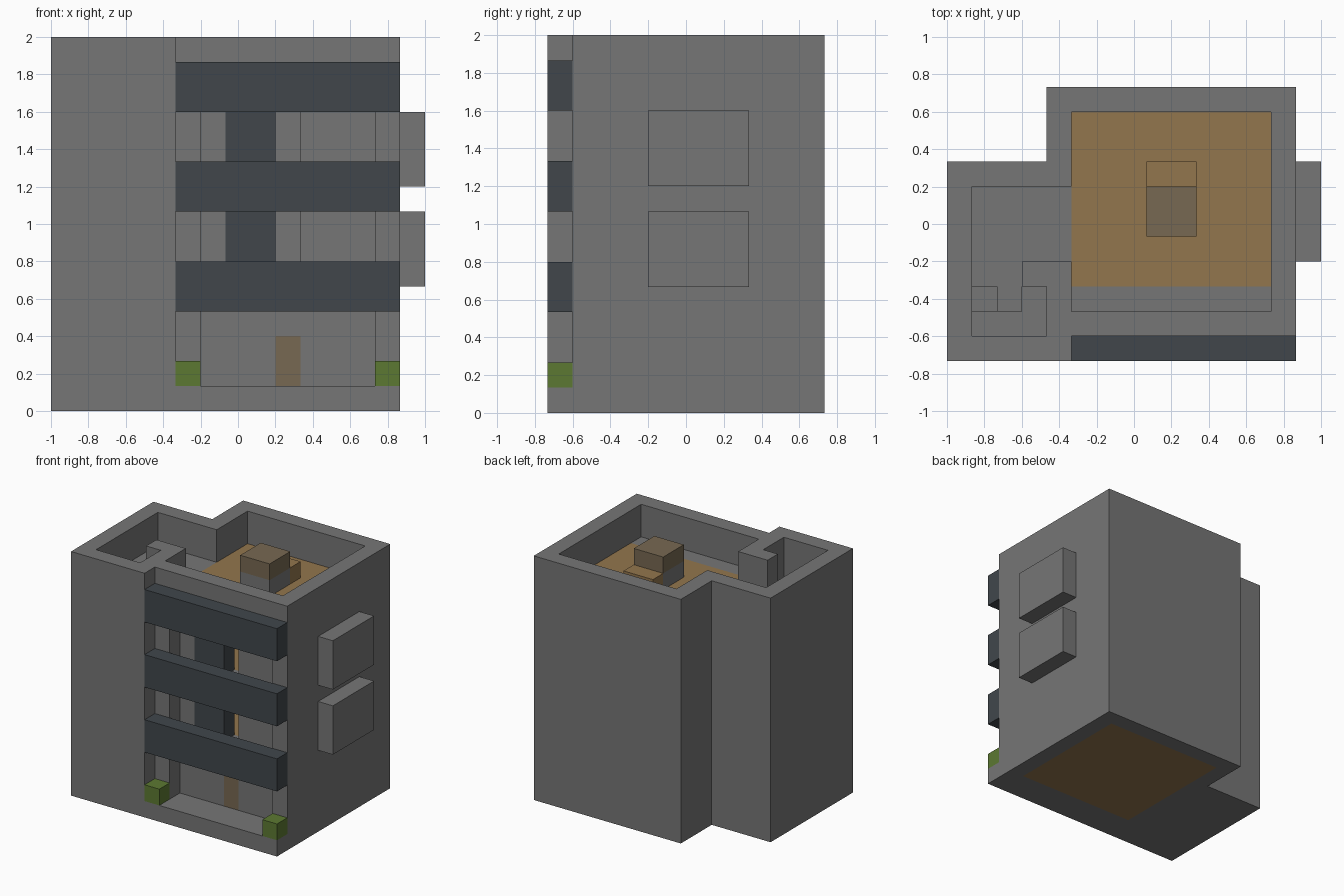
import bpy
import bmesh
from mathutils import Vector

default_cube = bpy.data.objects.get("Cube")
if default_cube:
    bpy.data.objects.remove(default_cube, do_unlink=True)

# The building sits on a block grid: 15 wide, 11 deep, 15 tall
UNIT = 2 / 15
WIDTH, DEPTH, TOP = 15, 11, 15
ORIGIN = Vector((-WIDTH / 2, -DEPTH / 2, 0)) * UNIT

# Storey slabs and the main plan lines, in blocks
SLABS = (0, 4, 8, 12)
ROOF = SLABS[-1]
HALL_LEFT, HALL_RIGHT, HALL_BACK = 5, 13, 10
RIGHT, BACK = HALL_RIGHT + 1, HALL_BACK + 1
WING_BACK = 8
DOOR_LEFT, DOOR_RIGHT = 9, 10


def make_material(name, red, green, blue):
    material = bpy.data.materials.new(name)
    material.use_nodes = True
    colour = (red, green, blue, 1)
    material.diffuse_color = colour
    material.node_tree.nodes["Principled BSDF"].inputs["Base Color"].default_value = colour
    return material


grey = make_material("concrete grey", .18, .18, .18)
tan = make_material("warm wood", .29, .18, .075)
slate = make_material("dark slate", .052, .062, .071)
leaf = make_material("leaf green", .107, .19, .032)
brown = make_material("grey brown", .185, .14, .084)


def block(x, y, z):
    """Grid cells filled by a box given as (start, end) spans."""
    return {(i, j, k) for i in range(*x) for j in range(*y) for k in range(*z)}


def add_part(name, material, *blocks):
    """Join blocks into one clean mesh without inner faces."""
    cells = set().union(*blocks)
    bm = bmesh.new()
    for cell in cells:
        for axis in range(3):
            for side in (0, 1):
                neighbour = list(cell)
                neighbour[axis] += 2 * side - 1
                if tuple(neighbour) in cells:
                    continue
                corner = Vector(cell)
                corner[axis] += side
                across, up = Vector(), Vector()
                across[(axis + 1) % 3] = 1
                up[(axis + 2) % 3] = 1
                loop = [corner, corner + across, corner + across + up, corner + up]
                if not side:
                    loop.reverse()
                bm.faces.new([bm.verts.new(ORIGIN + point * UNIT) for point in loop])
    bmesh.ops.remove_doubles(bm, verts=bm.verts, dist=UNIT / 100)
    bmesh.ops.dissolve_limit(bm, angle_limit=.01, verts=bm.verts, edges=bm.edges)
    mesh = bpy.data.meshes.new(name)
    bm.to_mesh(mesh)
    bm.free()
    mesh.materials.append(material)
    part = bpy.data.objects.new(name, mesh)
    bpy.context.collection.objects.link(part)
    return part


# Outer walls, wing partition, balcony slabs, recessed wall and stairs
height = (0, TOP)
shell = [
    block(x=(0, 1), y=(0, WING_BACK), z=height),
    block(x=(0, HALL_LEFT), y=(0, 1), z=height),
    block(x=(0, HALL_LEFT), y=(WING_BACK - 1, WING_BACK), z=height),
    block(x=(HALL_LEFT - 1, HALL_LEFT), y=(WING_BACK, BACK), z=height),
    block(x=(HALL_LEFT, RIGHT), y=(HALL_BACK, BACK), z=height),
    block(x=(HALL_RIGHT, RIGHT), y=(1, BACK), z=height),
    block(x=(HALL_LEFT, HALL_LEFT + 1), y=(1, 2), z=height),
    block(x=(HALL_LEFT - 1, HALL_LEFT), y=(1, 4), z=height),
    block(x=(3, 4), y=(3, 4), z=height),
    block(x=(HALL_LEFT, HALL_RIGHT), y=(1, 2), z=(ROOF, TOP)),
    block(x=(HALL_LEFT, RIGHT), y=(0, 1), z=(0, 1)),
    block(x=(1, HALL_LEFT), y=(1, WING_BACK), z=(0, 1)),
    block(x=(1, HALL_LEFT), y=(3, WING_BACK), z=(ROOF, ROOF + 1)),
    block(x=(2, 3), y=(2, 3), z=(ROOF, ROOF + 1)),
    block(x=(1, 2), y=(2, 3), z=(ROOF - 1, ROOF)),
    block(x=(1, 4), y=(1, 2), z=(ROOF - 2, ROOF - 1)),
    block(x=(3, 4), y=(2, 3), z=(ROOF - 2, ROOF - 1)),
    block(x=(HALL_LEFT, DOOR_LEFT), y=(2, 3), z=(1, 4)),
    block(x=(DOOR_LEFT, DOOR_RIGHT), y=(2, 3), z=(3, 4)),
    block(x=(DOOR_RIGHT, HALL_RIGHT), y=(2, 3), z=(1, 4)),
]
for slab in SLABS:
    depth = (1, 3) if slab else (1, 2)
    shell.append(block(x=(HALL_LEFT, HALL_RIGHT), y=depth, z=(slab, slab + 1)))
for slab in SLABS[1:-1]:
    storey = (slab + 1, slab + 4)
    shell.append(block(x=(HALL_LEFT, 7), y=(2, 3), z=storey))
    shell.append(block(x=(DOOR_RIGHT, HALL_RIGHT), y=(2, 3), z=storey))
add_part("building_shell", grey, *shell)

# Wooden floors, with the lowest one reaching under the recessed wall
for slab, name in zip(SLABS, ("ground", "first", "second", "roof")):
    front = 3 if slab else 2
    add_part(name + "_floor", tan,
             block(x=(HALL_LEFT, HALL_RIGHT), y=(front, HALL_BACK), z=(slab, slab + 1)))

# Front door
add_part("front_door", brown, block(x=(DOOR_LEFT, DOOR_RIGHT), y=(2, 3), z=(1, 3)))

# Balcony bands, dark wall panels and side bays
for slab, name in zip(SLABS[1:], ("lower", "middle", "upper")):
    add_part(name + "_balcony_band", slate,
             block(x=(HALL_LEFT, RIGHT), y=(0, 1), z=(slab, slab + 2)))
for slab, name in zip(SLABS[1:-1], ("lower", "upper")):
    add_part(name + "_wall_panel", slate,
             block(x=(7, DOOR_LEFT), y=(2, 3), z=(slab + 1, slab + 4)))
    add_part(name + "_side_bay", grey,
             block(x=(RIGHT, WIDTH), y=(4, WING_BACK), z=(slab + 1, slab + 4)))

# Front shrubs
for x, name in ((HALL_LEFT, "right"), (HALL_RIGHT, "left")):
    add_part(name + "_shrub", leaf, block(x=(x, x + 1), y=(0, 1), z=(1, 2)))

# Roof hut with its cap and step
DECK = ROOF + 1
hut = (8, 10)
add_part("roof_hut", grey, block(x=hut, y=(5, 7), z=(DECK, DECK + 1)))
add_part("roof_hut_cap", brown, block(x=hut, y=(5, 7), z=(DECK + 1, TOP)))
add_part("roof_step", tan, block(x=hut, y=(7, 8), z=(DECK, DECK + 1)))
